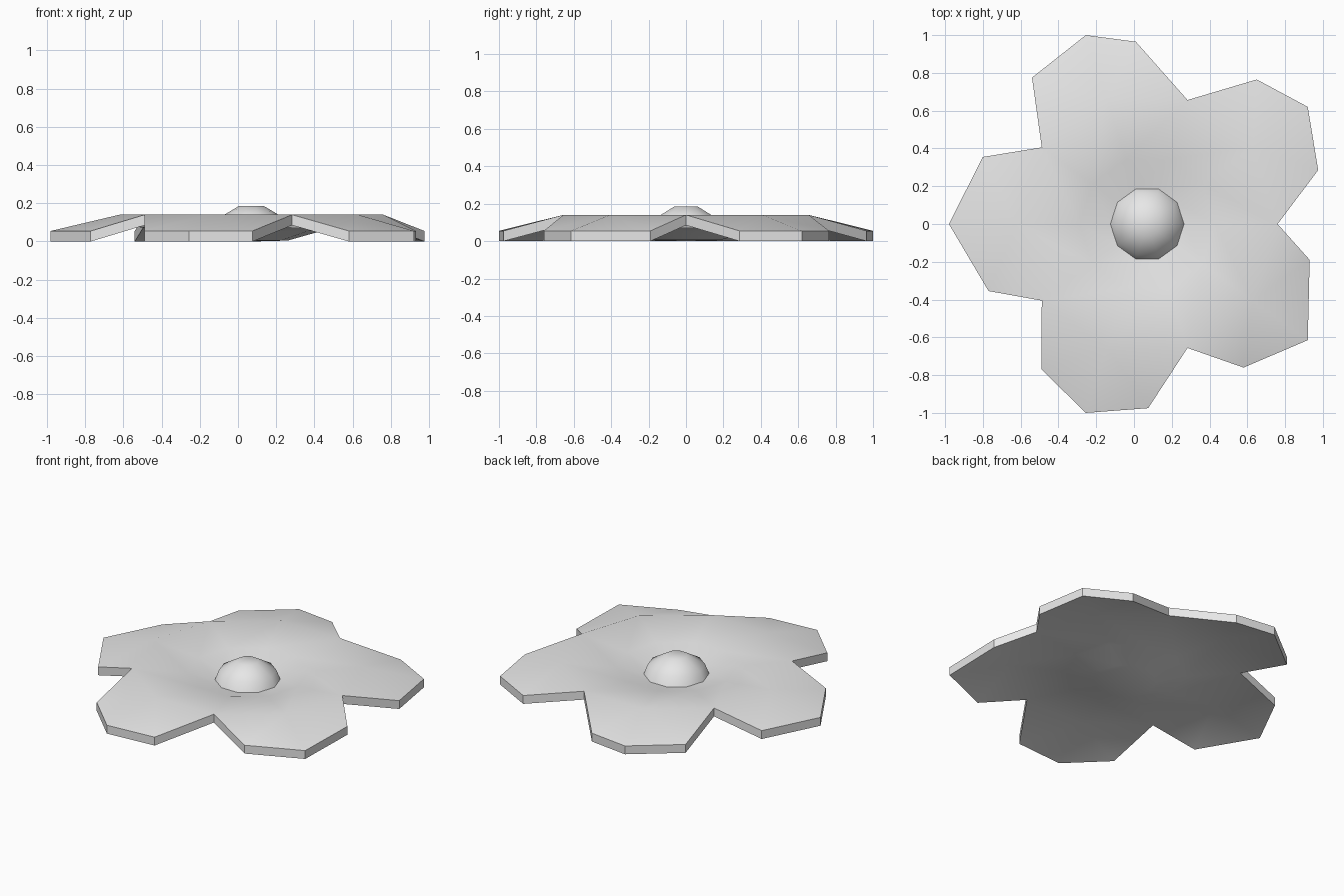
import bpy, bmesh
from math import sin, cos, pi, radians

cube = bpy.data.objects.get("Cube")
if cube:
    bpy.data.objects.remove(cube, do_unlink=True)

CX = 0.07          # flower axis
THICK = 0.055

grey = bpy.data.materials.new("light grey")
grey.use_nodes = True
grey.diffuse_color = (0.8, 0.8, 0.8, 1)
grey.node_tree.nodes["Principled BSDF"].inputs["Base Color"].default_value = (0.8, 0.8, 0.8, 1)


def ring(bm, r, z, n=10):
    return [bm.verts.new((CX + r * cos(2 * pi * i / n), r * sin(2 * pi * i / n), z))
            for i in range(n)]


def bridge(bm, outer, inner):
    n = len(outer)
    for i in range(n):
        j = (i + 1) % n
        bm.faces.new((outer[i], outer[j], inner[j], inner[i]))


def finish(bm, name, angle):
    bmesh.ops.recalc_face_normals(bm, faces=bm.faces)
    mesh = bpy.data.meshes.new(name)
    bm.to_mesh(mesh)
    bm.free()
    obj = bpy.data.objects.new(name, mesh)
    bpy.context.collection.objects.link(obj)
    mesh.materials.append(grey)
    bpy.ops.object.select_all(action='DESELECT')
    obj.select_set(True)
    bpy.context.view_layer.objects.active = obj
    bpy.ops.object.shade_smooth_by_angle(angle=radians(angle))


# Petals: dished centre, raised ring through the notches, drooping tips
bm = bmesh.new()
rings = [ring(bm, r, z) for r, z in ((0.69, 0.14), (0.36, 0.108), (0.19, 0.06))]
for a, b in zip(rings, rings[1:]):
    bridge(bm, a, b)
centre = bm.verts.new((CX, 0, THICK))
for i in range(10):
    bm.faces.new((rings[2][i], rings[2][(i + 1) % 10], centre))

# Three outer corners of each petal, anticlockwise
petals = [
    [(0.975, 0.285), (0.92, 0.62), (0.65, 0.765)],
    [(0.01, 0.965), (-0.255, 1.0), (-0.54, 0.775)],
    [(-0.80, 0.355), (-0.98, 0), (-0.77, -0.355)],
    [(-0.49, -0.77), (-0.255, -1.0), (0.075, -0.975)],
    [(0.58, -0.76), (0.92, -0.615), (0.93, -0.19)],
]
for k, corners in enumerate(petals):
    start, mid, end = (rings[0][(2 * k + s) % 10] for s in range(3))
    edge = [start] + [bm.verts.new((x, y, THICK)) for x, y in corners] + [end]
    for a, b in zip(edge, edge[1:]):
        bm.faces.new((a, b, mid))

# Thickness straight down
bmesh.ops.recalc_face_normals(bm, faces=bm.faces)
top = bm.faces[:]
copy = bmesh.ops.extrude_face_region(bm, geom=top, use_keep_orig=True)
low = [g for g in copy["geom"] if isinstance(g, bmesh.types.BMVert)]
bmesh.ops.translate(bm, verts=low, vec=(0, 0, -THICK))
finish(bm, "petals", 35)

# Domed flower centre
bm = bmesh.new()
rings = [ring(bm, r, z) for r, z in ((0.21, 0.022), (0.172, 0.122), (0.066, 0.185))]
for a, b in zip(rings, rings[1:]):
    bridge(bm, a, b)
bm.faces.new(rings[2])
bm.faces.new(rings[0][::-1])
finish(bm, "flower_centre", 60)
